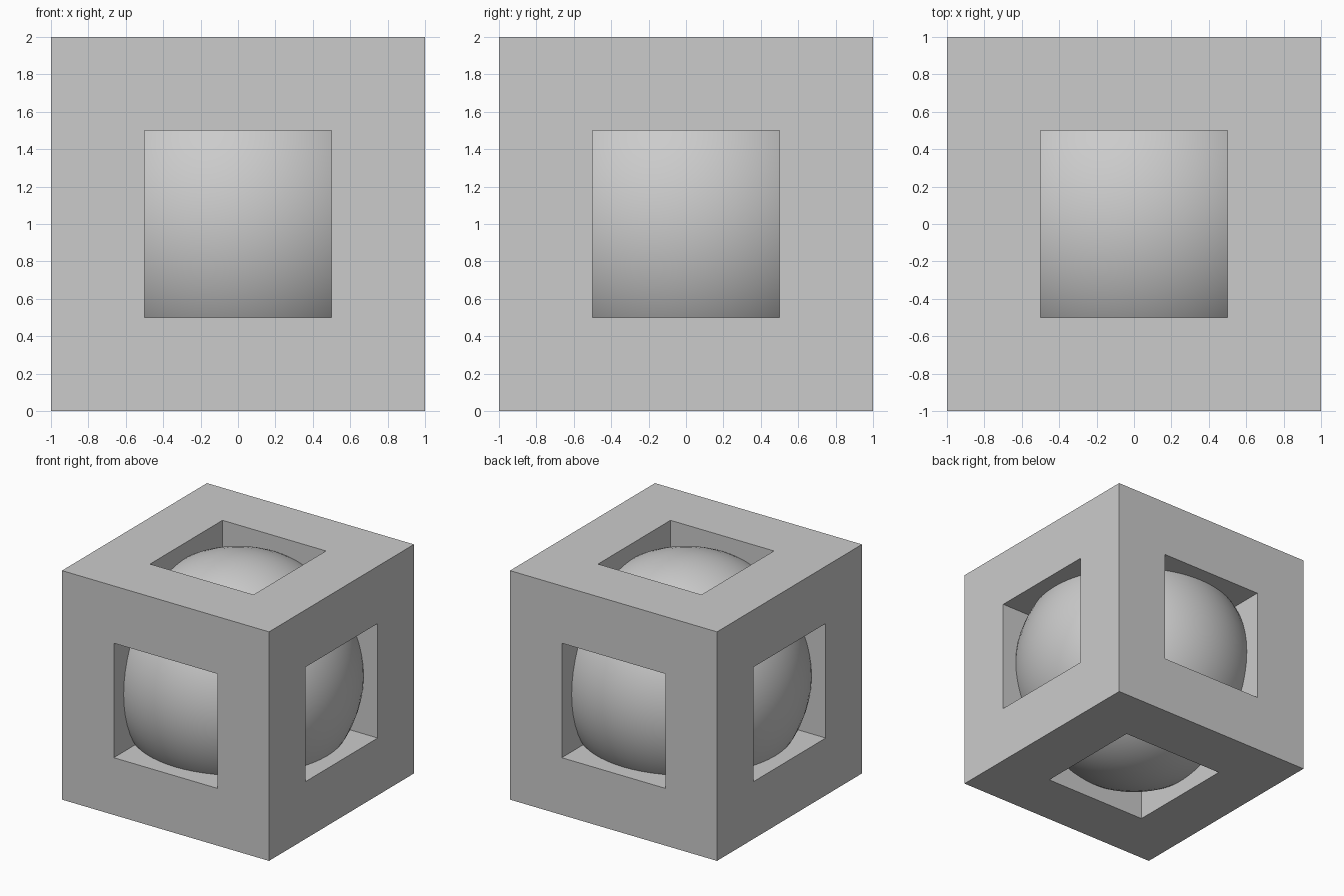
import bpy
import bmesh

old = bpy.data.objects.get("Cube")
if old:
    bpy.data.objects.remove(old, do_unlink=True)

grey = bpy.data.materials.new("light_grey")
grey.use_nodes = True
colour = (0.6, 0.6, 0.6, 1)
grey.diffuse_color = colour
grey.node_tree.nodes["Principled BSDF"].inputs["Base Color"].default_value = colour


def add_part(name, bm, smooth=False):
    """Turn a bmesh into an object resting on the ground."""
    bmesh.ops.recalc_face_normals(bm, faces=bm.faces)
    for face in bm.faces:
        face.smooth = smooth
    mesh = bpy.data.meshes.new(name)
    bm.to_mesh(mesh)
    bm.free()
    mesh.materials.append(grey)
    part = bpy.data.objects.new(name, mesh)
    part.location.z = 1
    bpy.context.collection.objects.link(part)
    return part


# Cube frame: square openings run through all three axes
BEAM = 0.5
bm = bmesh.new()
bmesh.ops.create_cube(bm, size=2)
openings = list(bm.faces)
bmesh.ops.inset_individual(bm, faces=openings, thickness=BEAM, use_even_offset=True)
inner = bmesh.ops.extrude_discrete_faces(bm, faces=openings)["faces"]
for face in inner:
    bmesh.ops.translate(bm, verts=face.verts, vec=-BEAM * face.normal)
bmesh.ops.delete(bm, geom=inner, context="FACES")
bmesh.ops.remove_doubles(bm, verts=bm.verts, dist=0.001)
add_part("cube_frame", bm)

# Ball held inside the frame, just reaching the outer faces
bm = bmesh.new()
bmesh.ops.create_uvsphere(bm, u_segments=64, v_segments=32, radius=0.999)
add_part("inner_ball", bm, smooth=True)
